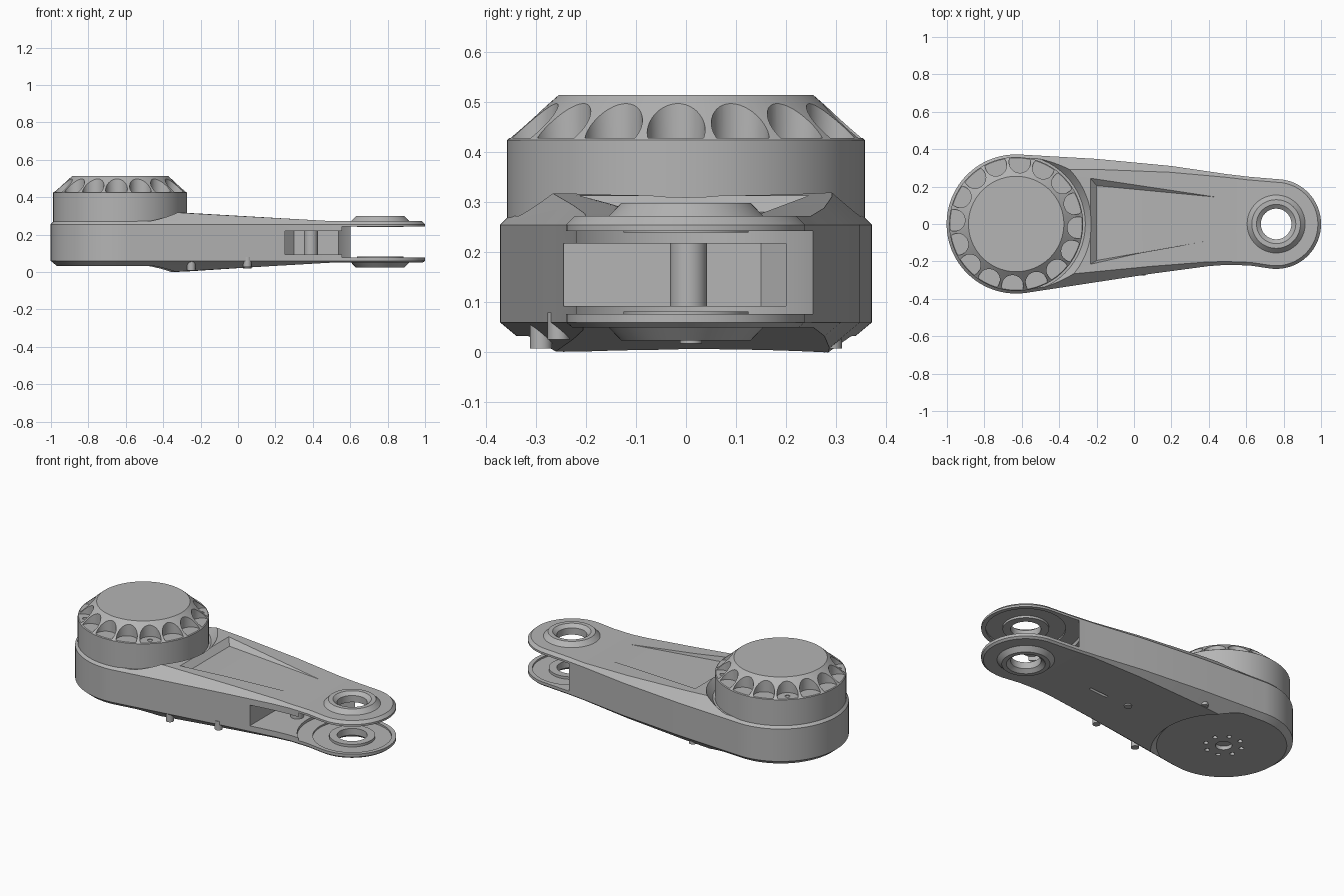
import bpy, bmesh, math
from mathutils import Vector

cube = bpy.data.objects.get("Cube")
if cube:
    bpy.data.objects.remove(cube, do_unlink=True)

grey = bpy.data.materials.new("plain_grey")
grey.use_nodes = True
COLOUR = (0.46, 0.46, 0.46, 1)
grey.diffuse_color = COLOUR
grey.node_tree.nodes["Principled BSDF"].inputs["Base Color"].default_value = COLOUR

MOTOR = Vector((-0.63, 0))
JOINT = Vector((0.76, 0))


def finish(name, bm):
    bmesh.ops.recalc_face_normals(bm, faces=bm.faces)
    mesh = bpy.data.meshes.new(name)
    bm.to_mesh(mesh)
    bm.free()
    mesh.materials.append(grey)
    ob = bpy.data.objects.new(name, mesh)
    bpy.context.collection.objects.link(ob)
    return ob


def select(ob):
    bpy.ops.object.select_all(action='DESELECT')
    ob.select_set(True)
    bpy.context.view_layer.objects.active = ob


def smooth(ob, angle=25):
    select(ob)
    bpy.ops.object.shade_smooth_by_angle(angle=math.radians(angle))


def cut(ob, cutter):
    cutter.hide_render = True
    mod = ob.modifiers.new("cut", 'BOOLEAN')
    mod.operation = 'DIFFERENCE'
    mod.solver = 'EXACT'
    mod.object = cutter
    select(ob)
    bpy.ops.object.modifier_apply(modifier=mod.name)
    bpy.data.objects.remove(cutter, do_unlink=True)


def polar(centre, r, degrees):
    a = math.radians(degrees)
    return Vector((centre[0] + r * math.cos(a), centre[1] + r * math.sin(a)))


def add_cone(bm, centre, r1, z1, r2, z2, n=64):
    """Round frustum between two heights."""
    rings = [[bm.verts.new((*polar(centre, r, 360 * i / n), z)) for i in range(n)]
             for r, z in ((r1, z1), (r2, z2))]
    bm.faces.new(rings[0][::-1])
    bm.faces.new(rings[1])
    for i in range(n):
        j = (i + 1) % n
        bm.faces.new((rings[0][i], rings[0][j], rings[1][j], rings[1][i]))


def cone(name, *args, **kw):
    bm = bmesh.new()
    add_cone(bm, *args, **kw)
    return finish(name, bm)


def cylinders(name, centres, r, z1, z2, n=20):
    bm = bmesh.new()
    for c in centres:
        add_cone(bm, c, r, z1, r, z2, n)
    return finish(name, bm)


def frustum(name, low, high):
    """Solid between two matching polygons."""
    bm = bmesh.new()
    a = [bm.verts.new(p) for p in low]
    b = [bm.verts.new(p) for p in high]
    bm.faces.new(a[::-1])
    bm.faces.new(b)
    for i in range(len(a)):
        j = (i + 1) % len(a)
        bm.faces.new((a[i], a[j], b[j], b[i]))
    return finish(name, bm)


def lathe(name, centre, profile, n=64):
    """Closed profile of (radius, z) turned about a vertical axis."""
    bm = bmesh.new()
    rings = [[bm.verts.new((*polar(centre, r, 360 * i / n), z)) for r, z in profile]
             for i in range(n)]
    m = len(profile)
    for i in range(n):
        a, b = rings[i], rings[(i + 1) % n]
        for k in range(m):
            bm.faces.new((a[k], b[k], b[(k + 1) % m], a[(k + 1) % m]))
    ob = finish(name, bm)
    smooth(ob)
    return ob


# Arm outline, anticlockwise from above
outline = [polar(MOTOR, 0.372, 86 + 4 * i) for i in range(49)]
outline += [Vector(p) for p in ((0.1, -0.265), (0.4, -0.225), (0.5, -0.218), (0.62, -0.222))]
outline += [polar(JOINT, 0.24, -98 + 4 * i) for i in range(46)]
outline += [Vector(p) for p in ((0.62, 0.252), (0.5, 0.266), (0.2, 0.31), (-0.2, 0.348))]
COUNT = len(outline)


def top_z(x):
    return 0.272 + max(0, 0.5 - x) * 0.056


def bottom_z(x):
    return 0.05 - max(0, 0.5 - x) * 0.0588


def inset(i, d):
    t = (outline[(i + 1) % COUNT] - outline[i - 1]).normalized()
    return outline[i] + Vector((-t.y, t.x)) * d


# Arm body: vertical wall with chamfers to sloping top and bottom
bm = bmesh.new()
rings = [[], [], [], []]
for i, p in enumerate(outline):
    zb, zt = bottom_z(p.x), top_z(p.x)
    for ring, d, z in zip(rings, ((0.06 - zb) * 1.2, 0, 0, zt - 0.255), (zb, 0.06, 0.255, zt)):
        ring.append(bm.verts.new((*inset(i, d), z)))
for a, b in zip(rings, rings[1:]):
    for i in range(COUNT):
        j = (i + 1) % COUNT
        bm.faces.new((a[i], a[j], b[j], b[i]))
for ring in (rings[0], rings[3]):
    bm.faces.new([v for v, p in zip(ring, outline) if p.x <= 0.5])
    bm.faces.new([v for v, p in zip(ring, outline) if p.x >= 0.5])
body = finish("arm_body", bm)

# Seats for the motor above and the base disc below
cut(body, cone("top_seat", MOTOR, 0.37, 0.272, 0.45, 0.372))
cut(body, cone("bottom_seat", MOTOR, 0.46, -0.065, 0.362, 0.033))

# Tapering recess on the upper face
floor = [(-0.2, -0.195, 0.28), (0.48, -0.075, 0.275), (0.48, 0.14, 0.275), (-0.2, 0.205, 0.28)]
rim = [(-0.25, -0.225, 0.33), (0.49, -0.075, 0.33), (0.49, 0.14, 0.33), (-0.25, 0.265, 0.33)]
cut(body, frustum("panel_recess", floor, rim))

# Fork slot, side window and thinned plates
window = [(0.25, -0.5), (0.8, -0.5), (0.8, 0.2), (0.3, 0.2), (0.25, 0.15)]
cut(body, frustum("window", [(*p, 0.093) for p in window], [(*p, 0.218) for p in window]))
cut(body, cone("fork_slot", JOINT, 0.3, 0.077, 0.3, 0.243))
cut(body, cone("plate_pocket", JOINT, 0.215, 0.067, 0.215, 0.253))
cut(body, cone("joint_hole", JOINT, 0.1, -0.2, 0.1, 0.5))

# Holes in the base disc, and a slot under the arm
ring_holes = [polar(MOTOR, 0.1, 22.5 + 45 * i) for i in range(8)]
cut(body, cylinders("base_holes", ring_holes, 0.013, -0.1, 0.06))
cut(body, cylinders("base_centre", [MOTOR], 0.045, -0.1, 0.055, 32))
slot = [(0.19, -0.008), (0.31, -0.008), (0.31, 0.008), (0.19, 0.008)]
cut(body, frustum("underside_slot", [(*p, -0.1) for p in slot], [(*p, 0.055) for p in slot]))
smooth(body)

# Bearing bosses on both fork plates, inside and out
for name, base, way in (("upper", 0.27, 1), ("lower", 0.052, -1)):
    lathe(name + "_boss", JOINT, [(r, base + way * h) for r, h in (
        (0.155, -0.005), (0.155, 0.002), (0.13, 0.028), (0.105, 0.028),
        (0.082, 0.01), (0.082, -0.03), (0.125, -0.03), (0.125, -0.015))])

# Post inside the window
post = cylinders("window_post", [(0.39, 0.005)], 0.037, 0.085, 0.225, 32)
smooth(post)

# Motor with a ring of scallops around its sloping shoulder
motor = lathe("motor_housing", MOTOR, [(0.001, 0.25), (0.358, 0.25), (0.358, 0.424),
                                       (0.255, 0.514), (0.001, 0.514)], 96)
bm = bmesh.new()
bmesh.ops.delete(bm, geom=[], context='VERTS')
add_cone(bm, MOTOR, 0.358, 0.25, 0.358, 0.424, 96)
solid = finish("motor_housing", bm)
bpy.data.objects.remove(motor, do_unlink=True)
crown = cone("motor_crown", MOTOR, 0.358, 0.424, 0.255, 0.514, n=96)
pockets = [polar(MOTOR, 0.332, -3.4 + 22.5 * i) for i in range(16)]
cut(crown, cylinders("scallops", pockets, 0.058, 0.428, 0.6, 40))
screws = [polar(MOTOR, 0.32, 41.6 + 90 * i) for i in range(4)]
cut(crown, cylinders("screw_holes", screws, 0.014, 0.4, 0.6))
smooth(solid)
smooth(crown)

# Screw heads under the arm
for i, (x, y) in enumerate([(-0.25, 0.29), (-0.25, -0.29), (0.05, 0.26), (0.05, -0.255),
                            (0.39, 0.225), (0.05, 0.01)]):
    low = bottom_z(x) - 0.006 + (0.008 if abs(y) > 0.1 else 0)
    smooth(cylinders(f"underside_screw_{i + 1}", [(x, y)], 0.022, low, 0.08))
